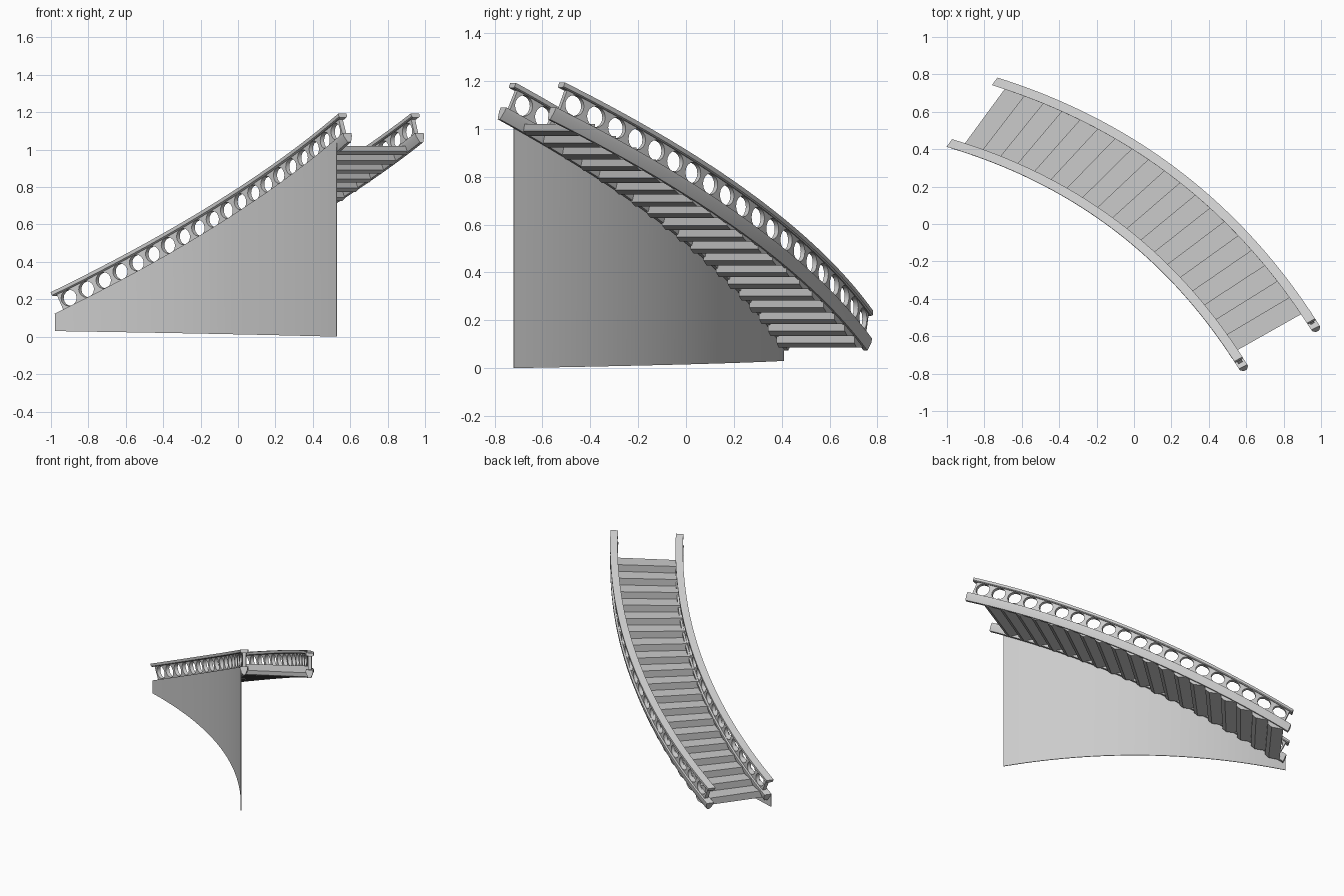
import bpy, bmesh, math
from mathutils import Vector

if "Cube" in bpy.data.objects:
    bpy.data.objects.remove(bpy.data.objects["Cube"])

# Plan curves of both lower rails: start, middle, end (x, y)
INNER = [(-0.942, 0.419), (-0.070, -0.030), (0.583, -0.763)]
OUTER = [(-0.703, 0.749), (0.250, 0.248), (0.970, -0.555)]
Z0, Z1 = 0.135, 1.09
STEPS, HOLES, SEGS = 19, 20, 40
RAIL_V = 0.092


def path(pts, t):
    a, b, c = [Vector(p) for p in pts]
    p = a * (2 * (t - 0.5) * (t - 1)) - b * (4 * t * (t - 1)) + c * (2 * t * (t - 0.5))
    return Vector((p.x, p.y, Z0 + (Z1 - Z0) * t))


def place(pts, t, w, v):
    """Point at path position t, sideways w (towards outer side), up v across the slope."""
    p = path(pts, t)
    tan = (path(pts, t + 0.005) - path(pts, t - 0.005)).normalized()
    across = (path(OUTER, t) - path(INNER, t)).normalized()
    up = Vector((0, 0, 1))
    n = (up - tan * tan.dot(up)).normalized()
    return p + across * w + n * v


def finish(name, bm, smooth=True):
    bmesh.ops.remove_doubles(bm, verts=bm.verts, dist=0.0001)
    bmesh.ops.recalc_face_normals(bm, faces=bm.faces)
    me = bpy.data.meshes.new(name)
    bm.to_mesh(me)
    bm.free()
    ob = bpy.data.objects.new(name, me)
    bpy.context.collection.objects.link(ob)
    if smooth:
        bpy.ops.object.select_all(action='DESELECT')
        ob.select_set(True)
        bpy.context.view_layer.objects.active = ob
        bpy.ops.object.shade_smooth_by_angle(angle=math.radians(25))
    return ob


def loft(name, rings):
    bm = bmesh.new()
    vs = [[bm.verts.new(p) for p in r] for r in rings]
    n = len(vs[0])
    for a, b in zip(vs, vs[1:]):
        for i in range(n):
            j = (i + 1) % n
            bm.faces.new((a[i], a[j], b[j], b[i]))
    bm.faces.new(vs[0])
    bm.faces.new(vs[-1])
    return finish(name, bm)


def sweep(name, pts, profile, start=0.0):
    return loft(name, [[place(pts, start + (1 - start) * k / SEGS, w, v) for w, v in profile]
                       for k in range(SEGS + 1)])


def balustrade(name, pts):
    """Panel of pierced round openings, built cell by cell."""
    bm = bmesh.new()
    n = 16
    lo, hi = 0.008, 0.988
    for c in range(HOLES):
        layers = []
        for w in (-0.012, 0.012):
            inner, outer = [], []
            for k in range(n):
                a = 2 * math.pi * k / n
                x, y = math.cos(a), math.sin(a)
                m = max(abs(x), abs(y))
                for ring, px, py in ((inner, x * 0.80, y * 0.95), (outer, x / m, y / m)):
                    t = lo + (hi - lo) * (c + 0.5 + px / 2) / HOLES
                    ring.append(bm.verts.new(place(pts, t, w, RAIL_V * (0.5 + py / 2))))
            layers.append((inner, outer))
        (i0, o0), (i1, o1) = layers
        for k in range(n):
            j = (k + 1) % n
            bm.faces.new((i0[k], i0[j], o0[j], o0[k]))
            bm.faces.new((i1[k], i1[j], o1[j], o1[k]))
            bm.faces.new((i0[k], i0[j], i1[j], i1[k]))
            # close the two ends of the whole panel
            mid = 2 * math.pi * (k + 0.5) / n
            if (c == 0 and math.cos(mid) < -0.71) or (c == HOLES - 1 and math.cos(mid) > 0.71):
                bm.faces.new((o0[k], o0[j], o1[j], o1[k]))
    finish(name, bm)


# Handrails, lower rails and pierced balustrades on both sides
HAND = [(-0.025, 0.095), (-0.018, 0.090), (0.018, 0.090), (0.025, 0.095),
        (0.025, 0.113), (-0.025, 0.113)]
BASE = [(-0.025, 0.0), (0.025, 0.0), (0.025, -0.018), (0.010, -0.055),
        (-0.010, -0.055), (-0.025, -0.018)]
for side, pts in (("inner", INNER), ("outer", OUTER)):
    sweep(side + "_handrail", pts, HAND)
    sweep(side + "_lower_rail", pts, BASE, -0.012)
    balustrade(side + "_balustrade", pts)

# Thin solid wall below the inner rail
rings = []
for k in range(SEGS + 1):
    t = -0.012 + 0.980 * k / SEGS
    a, b = place(INNER, t, -0.026, -0.004), place(INNER, t, -0.021, -0.004)
    foot = 0.03 * (1 - k / SEGS)
    rings.append([a, b, Vector((b.x, b.y, foot)), Vector((a.x, a.y, foot))])
loft("inner_wall", rings)

# Stair steps as stacked slabs, back lower edge cut back
T0, T1 = 0.012, 0.955
rise = (1.02 - Z0) / (STEPS - 1)
dt = (T1 - T0) / STEPS
for s in range(STEPS):
    ta, top = T0 + dt * s, Z0 + rise * s
    section = [(ta, top), (ta + dt, top), (ta + dt, top - 0.6 * rise),
               (ta + 0.75 * dt, top - rise), (ta, top - rise)]
    bm = bmesh.new()
    ends = []
    for pts in (INNER, OUTER):
        ends.append([bm.verts.new((*path(pts, t).xy, z)) for t, z in section])
    bm.faces.new(ends[0])
    bm.faces.new(ends[1])
    for i in range(5):
        j = (i + 1) % 5
        bm.faces.new((ends[0][i], ends[0][j], ends[1][j], ends[1][i]))
    finish("step_%02d" % (s + 1), bm, smooth=False)
